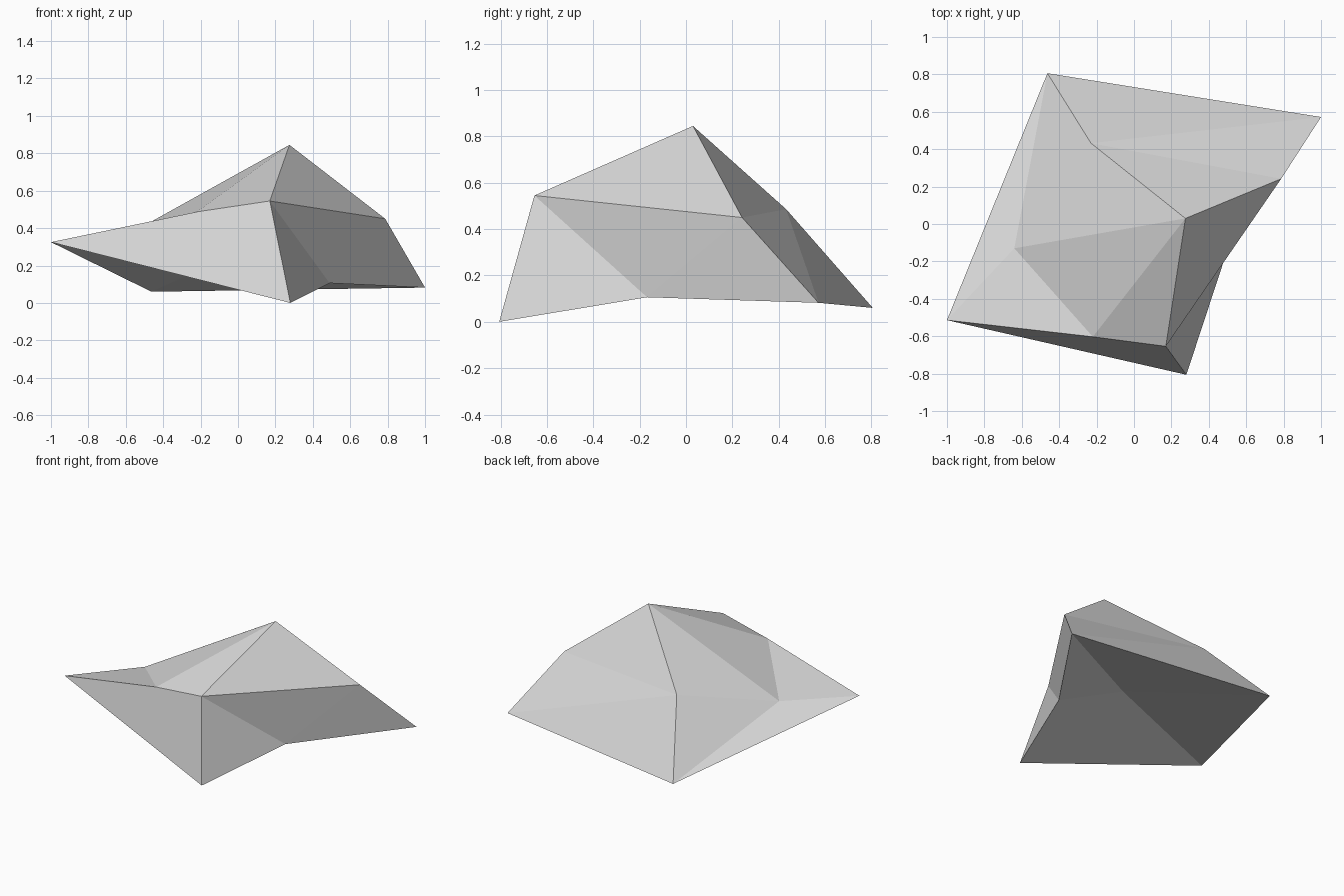
import bpy
import bmesh

cube = bpy.data.objects.get("Cube")
if cube:
    bpy.data.objects.remove(cube, do_unlink=True)

# Plain stone colour
stone = bpy.data.materials.new("stone_grey")
stone.use_nodes = True
colour = (0.68, 0.68, 0.68, 1.0)
stone.diffuse_color = colour
stone.node_tree.nodes["Principled BSDF"].inputs["Base Color"].default_value = colour

# Rock corners: a peak, two staggered rings running counter-clockwise, a hollow base
peak = (0.275, 0.03, 0.845)
upper_ring = [(0.787, 0.242, 0.45), (-0.23, 0.432, 0.486), (-0.64, -0.13, 0.337),
              (-0.22, -0.603, 0.487), (0.17, -0.654, 0.545)]
lower_ring = [(1.0, 0.572, 0.082), (-0.463, 0.806, 0.06), (-1.0, -0.514, 0.325),
              (0.28, -0.806, 0.0), (0.49, -0.168, 0.106)]
base = (0.04, -0.062, 0.29)

bm = bmesh.new()
top = bm.verts.new(peak)
bottom = bm.verts.new(base)
upper = [bm.verts.new(p) for p in upper_ring]
lower = [bm.verts.new(p) for p in lower_ring]

# Crown, side band and underside facets
count = len(upper)
for i in range(count):
    j = (i + 1) % count
    bm.faces.new((top, upper[i], upper[j]))
    bm.faces.new((upper[i], lower[i], upper[j]))
    bm.faces.new((upper[j], lower[i], lower[j]))
    bm.faces.new((bottom, lower[j], lower[i]))
bmesh.ops.recalc_face_normals(bm, faces=bm.faces[:])

mesh = bpy.data.meshes.new("rock")
bm.to_mesh(mesh)
bm.free()
mesh.materials.append(stone)
rock = bpy.data.objects.new("rock", mesh)
bpy.context.collection.objects.link(rock)
